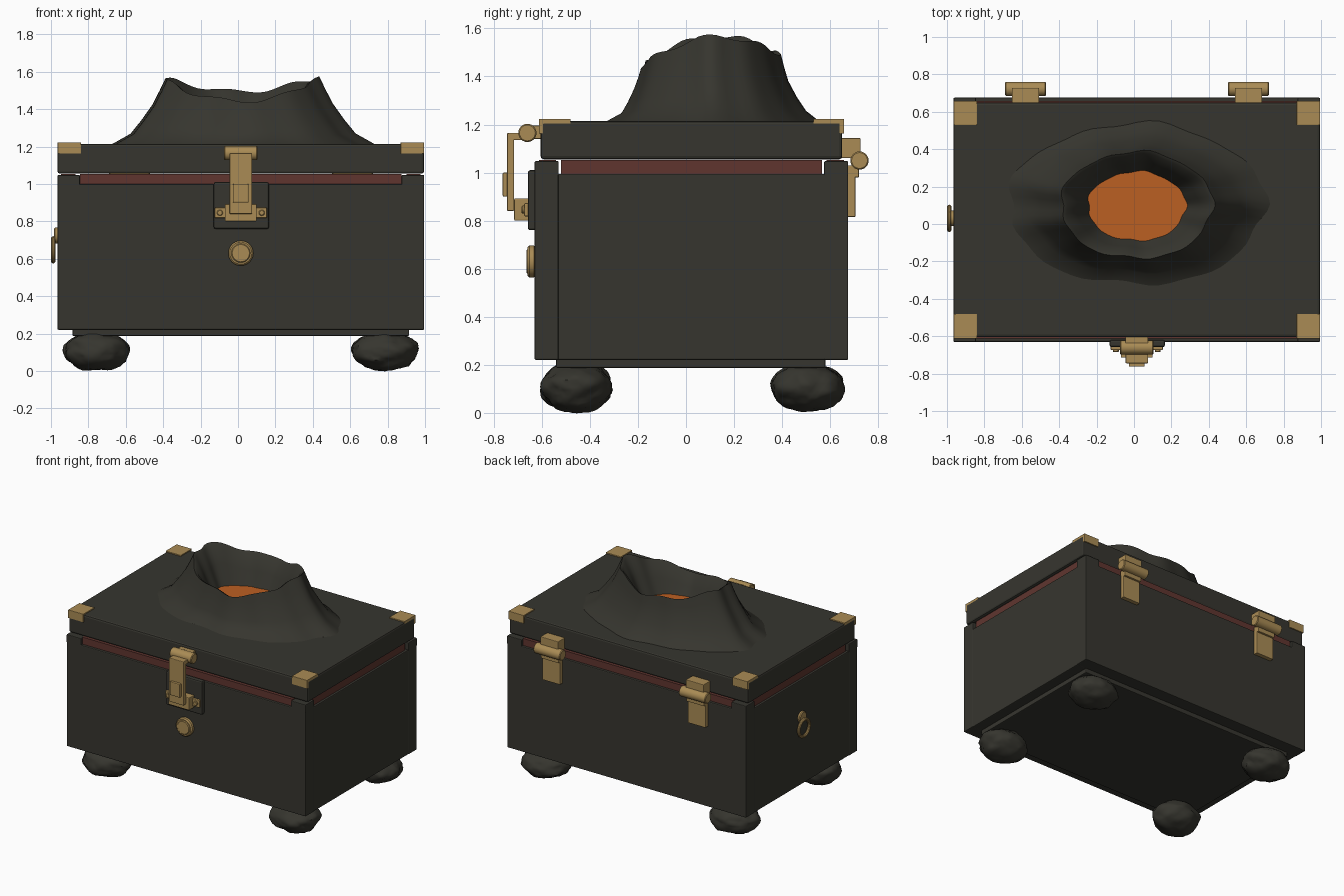
import bpy, bmesh, math
from mathutils import Matrix, Vector, noise

if "Cube" in bpy.data.objects:
    bpy.data.objects.remove(bpy.data.objects["Cube"])


def material(name, rgb):
    m = bpy.data.materials.new(name)
    m.diffuse_color = (*rgb, 1)
    m.use_nodes = True
    m.node_tree.nodes["Principled BSDF"].inputs["Base Color"].default_value = m.diffuse_color
    return m


CHARCOAL = material("charcoal", (0.037, 0.036, 0.028))
BRASS = material("brass", (0.40, 0.26, 0.09))
MAROON = material("maroon", (0.115, 0.036, 0.028))
LAVA = material("lava orange", (0.50, 0.115, 0.016))


def finish(name, bm, mats, smooth=False):
    bmesh.ops.recalc_face_normals(bm, faces=bm.faces)
    me = bpy.data.meshes.new(name)
    bm.to_mesh(me)
    bm.free()
    ob = bpy.data.objects.new(name, me)
    bpy.context.collection.objects.link(ob)
    for m in mats:
        me.materials.append(m)
    if smooth:
        bpy.ops.object.select_all(action='DESELECT')
        ob.select_set(True)
        bpy.context.view_layer.objects.active = ob
        bpy.ops.object.shade_smooth_by_angle(angle=math.radians(40))
    return ob


def box(name, x, y, z, mat, bevel=0.0):
    """Box from three (low, high) ranges."""
    bm = bmesh.new()
    size = [r[1] - r[0] for r in (x, y, z)]
    mid = [(r[0] + r[1]) / 2 for r in (x, y, z)]
    bmesh.ops.create_cube(bm, size=1, matrix=Matrix.Translation(mid) @ Matrix.Diagonal((*size, 1)))
    if bevel:
        bmesh.ops.bevel(bm, geom=bm.edges[:], offset=bevel, segments=2, profile=0.5, affect='EDGES')
    return finish(name, bm, [mat])


def cylinder(name, centre, r, length, axis, mat, bevel=0.005, sides=24):
    rot = Matrix.Rotation(math.pi / 2, 4, 'Y' if axis == 'X' else 'X')
    bm = bmesh.new()
    bmesh.ops.create_cone(bm, cap_ends=True, segments=sides, radius1=r, radius2=r, depth=length,
                          matrix=Matrix.Translation(centre) @ rot)
    if bevel:
        rims = [e for e in bm.edges if any(len(f.verts) > 4 for f in e.link_faces)]
        bmesh.ops.bevel(bm, geom=rims, offset=bevel, segments=1, affect='EDGES')
    return finish(name, bm, [mat], True)


X0, X1 = -0.965, 0.995
Y0, Y1 = -0.63, 0.675
CX = 0.015

# chest walls, floor and plinth
box("front_wall", (X0, X1), (Y0, -0.53), (0.22, 1.0), CHARCOAL, 0.006)
box("back_wall", (X0, X1), (0.575, Y1), (0.22, 1.0), CHARCOAL, 0.006)
box("left_wall", (X0 + 0.003, -0.86), (-0.54, 0.585), (0.22, 0.995), CHARCOAL, 0.006)
box("right_wall", (0.89, X1 - 0.003), (-0.54, 0.585), (0.22, 0.995), CHARCOAL, 0.006)
box("floor", (-0.93, 0.96), (-0.59, 0.63), (0.222, 0.28), CHARCOAL)
box("plinth", (-0.885, 0.915), (-0.54, 0.58), (0.187, 0.23), CHARCOAL, 0.006)

# maroon lining strips between the corner caps
box("front_lining", (-0.845, 0.875), (-0.612, -0.54), (0.98, 1.052), MAROON)
box("back_lining", (-0.845, 0.875), (0.585, 0.657), (0.98, 1.052), MAROON)
box("left_lining", (-0.945, -0.87), (-0.52, 0.565), (0.98, 1.052), MAROON)
box("right_lining", (0.90, 0.975), (-0.52, 0.565), (0.98, 1.052), MAROON)

# corner caps on the rim, brass corner plates on the lid
for side, cap_x, plate_x in (("left", (X0, -0.845), (X0 + 0.001, -0.84)),
                             ("right", (0.875, X1), (0.87, X1 - 0.001))):
    for end, cap_y, plate_y in (("front", (Y0, -0.53), (-0.612, -0.48)),
                                ("back", (0.575, Y1), (0.53, 0.658))):
        box(f"{end}_{side}_rim_cap", cap_x, cap_y, (0.985, 1.048), CHARCOAL, 0.005)
        box(f"{end}_{side}_lid_corner", plate_x, plate_y, (1.162, 1.223), BRASS, 0.002)

# lid
box("lid", (X0, X1), (-0.605, 0.65), (1.055, 1.215), CHARCOAL, 0.013)


# lumpy stone feet
def foot(name, x, y, seed):
    bm = bmesh.new()
    bmesh.ops.create_icosphere(bm, subdivisions=4, radius=1)
    for v in bm.verts:
        d = v.co.normalized()
        k = 0.97 + 0.11 * noise.noise(d * 1.8 + Vector((seed, 0, 0))) \
            + 0.05 * noise.noise(d * 5 + Vector((0, seed, 0)))
        v.co = Vector((x + d.x * k * 0.18, y + d.y * k * 0.153, 0.108 + d.z * k * 0.108))
    finish(name, bm, [CHARCOAL], True)


seed = 3.3
for side, fx in (("left", -0.757), ("right", 0.787)):
    for end, fy in (("front", -0.455), ("back", 0.507)):
        foot(f"{end}_{side}_foot", fx, fy, seed)
        seed += 7.7


# volcano: stacked wavy rings from the base up over the rim and down to the lava
def volcano():
    n = 72
    # x radius, y radius, y centre, height fraction, wobble
    rings = [(0.69, 0.435, 0.105, 0.0, 1.0), (0.59, 0.375, 0.11, 0.16, 1.0),
             (0.535, 0.345, 0.105, 0.36, 0.9), (0.475, 0.315, 0.10, 0.60, 0.9),
             (0.435, 0.297, 0.10, 0.82, 0.9), (0.405, 0.285, 0.10, 1.0, 0.9),
             (0.385, 0.268, 0.10, 0.96, 0.9), (0.325, 0.228, 0.098, 0.62, 0.9),
             (0.262, 0.185, 0.095, 0.29, 0.9)]
    bm = bmesh.new()
    loops = []
    for i, (rx, ry, cy, h, w) in enumerate(rings):
        loop = []
        for j in range(n):
            t = 2 * math.pi * j / n
            k = 1 + w * (0.022 * math.sin(5 * t + 0.6) + 0.016 * math.sin(9 * t + 1.7)
                         + 0.012 * math.cos(13 * t))
            rim = 1.517 + 0.048 * math.cos(2 * t) + 0.026 * math.sin(t) + 0.011 * math.sin(7 * t + 2)
            z = 1.212 + h * (rim - 1.212)
            if i == len(rings) - 1:
                z = 1.295
            loop.append(bm.verts.new((CX + rx * k * math.cos(t), cy + ry * k * math.sin(t), z)))
        loops.append(loop)
    for a, b in zip(loops, loops[1:]):
        for j in range(n):
            bm.faces.new((a[j], a[(j + 1) % n], b[(j + 1) % n], b[j]))
    bm.faces.new(loops[-1]).material_index = 1
    finish("volcano", bm, [CHARCOAL, LAVA], True)


volcano()

# front latch
box("latch_backplate", (-0.13, 0.165), (-0.658, -0.62), (0.76, 1.01), CHARCOAL, 0.01)
box("latch_catch", (-0.07, 0.10), (-0.715, -0.65), (0.80, 0.893), BRASS, 0.005)
box("latch_wings", (-0.125, 0.155), (-0.674, -0.65), (0.818, 0.873), BRASS, 0.005)
for s in (-1, 1):
    cylinder("latch_screw", (CX + s * 0.112, -0.675, 0.846), 0.016, 0.02, 'Y', BRASS, 0.004, 16)
box("latch_hasp", (-0.045, 0.075), (-0.745, -0.715), (0.84, 1.165), BRASS, 0.005)
box("latch_arm", (-0.045, 0.075), (-0.74, -0.66), (1.135, 1.165), BRASS, 0.004)
box("latch_button", (-0.027, 0.057), (-0.763, -0.74), (0.90, 1.0), BRASS, 0.005)
cylinder("latch_barrel", (CX, -0.66, 1.165), 0.038, 0.18, 'X', BRASS)
box("latch_mount", (-0.045, 0.075), (-0.65, -0.60), (1.14, 1.195), BRASS, 0.003)

# round keyhole boss
cylinder("keyhole_ring", (CX, -0.642, 0.63), 0.067, 0.034, 'Y', BRASS, 0.008, 32)
cylinder("keyhole_cover", (CX, -0.648, 0.63), 0.052, 0.032, 'Y', BRASS, 0.006, 32)

# back hinges
for side, hx in (("left", -0.58), ("right", 0.612)):
    leaf = (hx - 0.073, hx + 0.073)
    cylinder(f"{side}_hinge_barrel", (hx, 0.722, 1.05), 0.038, 0.218, 'X', BRASS)
    box(f"{side}_hinge_upper_leaf", leaf, (0.645, 0.727), (1.06, 1.143), BRASS, 0.004)
    box(f"{side}_hinge_lower_leaf", leaf, (0.672, 0.705), (0.815, 1.03), BRASS, 0.004)
    box(f"{side}_hinge_link", leaf, (0.69, 0.72), (0.98, 1.04), BRASS, 0.004)

# ring pull on the left side
cylinder("ring_mount", (-0.972, 0.03, 0.725), 0.042, 0.024, 'X', BRASS, 0.006)
bpy.ops.mesh.primitive_torus_add(location=(-0.988, 0.03, 0.648), rotation=(0, math.pi / 2, 0),
                                 major_radius=0.061, minor_radius=0.012,
                                 major_segments=32, minor_segments=10)
ring = bpy.context.object
ring.name = "ring_pull"
ring.data.materials.append(BRASS)
bpy.ops.object.shade_smooth_by_angle()
